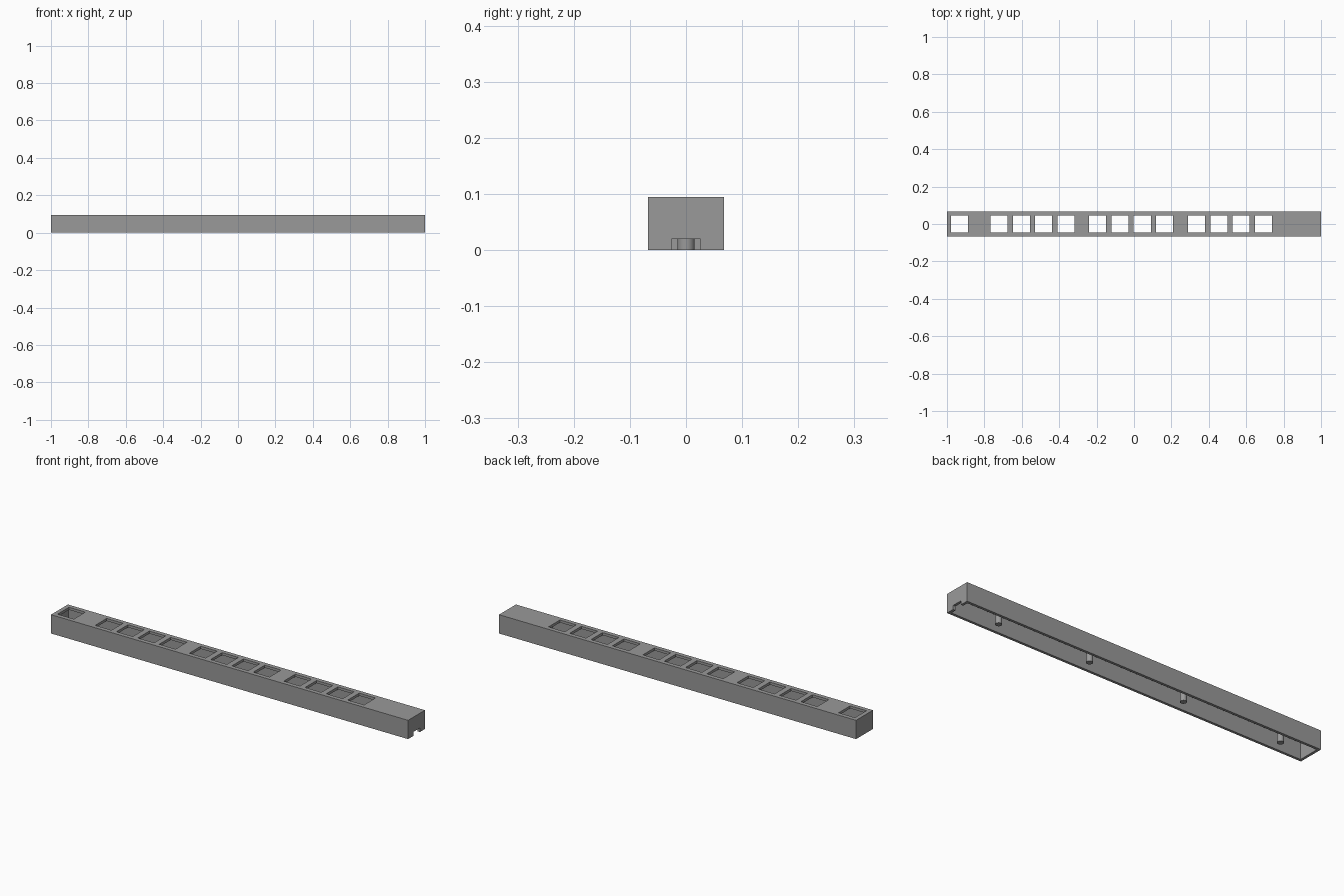
import bpy, bmesh
from mathutils import Matrix

if "Cube" in bpy.data.objects:
    bpy.data.objects.remove(bpy.data.objects["Cube"])

L, W, H = 1.0, 0.0675, 0.095      # half length, half width, height
T = 0.013                         # wall and top thickness
HOLE = 0.0915                     # side of a square opening
GROUPS = [(-0.933, 1), (-0.722, 4), (-0.195, 4), (0.334, 4)]  # first centre, count
PITCH = 0.1195

grey = bpy.data.materials.new("mid grey")
grey.diffuse_color = (0.32, 0.32, 0.32, 1)
grey.use_nodes = True
grey.node_tree.nodes["Principled BSDF"].inputs["Base Color"].default_value = grey.diffuse_color


def add_object(name, bm):
    mesh = bpy.data.meshes.new(name)
    bm.to_mesh(mesh)
    bm.free()
    mesh.materials.append(grey)
    obj = bpy.data.objects.new(name, mesh)
    bpy.context.collection.objects.link(obj)
    return obj


def boxes(name, bounds):
    bm = bmesh.new()
    for x0, x1, y0, y1, z0, z1 in bounds:
        m = Matrix.Translation(((x0 + x1) / 2, (y0 + y1) / 2, (z0 + z1) / 2))
        m = m @ Matrix.Diagonal((x1 - x0, y1 - y0, z1 - z0, 1))
        bmesh.ops.create_cube(bm, size=1, matrix=m)
    return add_object(name, bm)


# Outer housing and the shapes cut out of it
housing = boxes("housing", [(-L, L, -W, W, 0, H)])
h = HOLE / 2
centres = [x + i * PITCH for x, n in GROUPS for i in range(n)]
cutters = [
    boxes("cavity_cutter", [(-L + T, L - T, -W + T, W - T, -0.05, H - T)]),
    boxes("opening_cutter", [(c - h, c + h, -h, h, 0.05, 0.15) for c in centres]),
    boxes("cable_notch_cutter", [(L - 3 * T, L + 0.05, -0.026, 0.026, -0.06, 0.02)]),
]
for cutter in cutters:
    mod = housing.modifiers.new(cutter.name, 'BOOLEAN')
    mod.operation = 'DIFFERENCE'
    mod.solver = 'EXACT'
    mod.object = cutter

# Apply the cuts and remove the cutters
bpy.context.view_layer.update()
cut = bpy.data.meshes.new_from_object(
    housing.evaluated_get(bpy.context.evaluated_depsgraph_get()))
housing.modifiers.clear()
housing.data = cut
for cutter in cutters:
    bpy.data.objects.remove(cutter)

# Round screw posts hanging under the top between the groups of openings
for i, x in enumerate((-0.828, -0.279, 0.251, 0.765)):
    bm = bmesh.new()
    top = H - T + 0.002
    bmesh.ops.create_cone(bm, cap_ends=True, segments=24, radius1=0.0155,
                          radius2=0.0155, depth=top,
                          matrix=Matrix.Translation((x, 0, top / 2)))
    post = add_object(f"screw_post_{i + 1}", bm)
    for p in post.data.polygons:
        p.use_smooth = len(p.vertices) == 4
